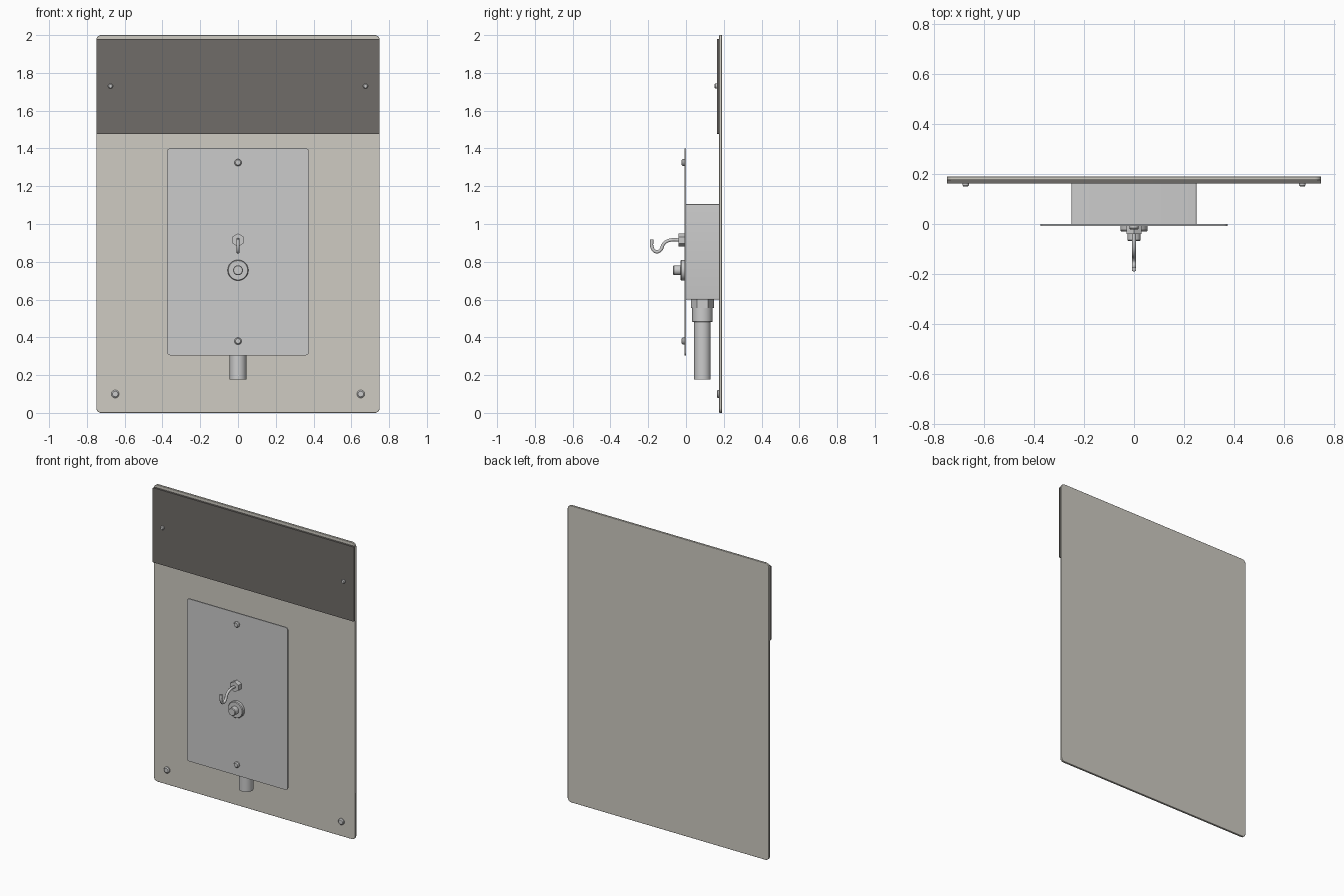
import bpy, bmesh, math
from mathutils import Matrix, Vector

if "Cube" in bpy.data.objects:
    bpy.data.objects.remove(bpy.data.objects["Cube"])


def material(name, rgb):
    m = bpy.data.materials.new(name)
    m.diffuse_color = (*rgb, 1)
    m.use_nodes = True
    m.node_tree.nodes["Principled BSDF"].inputs["Base Color"].default_value = m.diffuse_color
    return m


def finish(bm, name, mat=None):
    me = bpy.data.meshes.new(name)
    bm.to_mesh(me)
    bm.free()
    ob = bpy.data.objects.new(name, me)
    bpy.context.collection.objects.link(ob)
    if mat:
        me.materials.append(mat)
    bpy.context.view_layer.objects.active = ob
    bpy.ops.object.select_all(action='DESELECT')
    ob.select_set(True)
    bpy.ops.object.shade_smooth_by_angle(angle=math.radians(35))
    return ob


def plate(name, x, y, z, radius=0, mat=None, edge=0.0):
    """Box from (min, max) ranges, corners rounded in the front view."""
    bm = bmesh.new()
    bmesh.ops.create_cube(bm, size=1)
    size = [r[1] - r[0] for r in (x, y, z)]
    mid = [(r[1] + r[0]) / 2 for r in (x, y, z)]
    bmesh.ops.transform(bm, matrix=Matrix.Translation(mid) @ Matrix.Diagonal((*size, 1)), verts=bm.verts)
    if radius:
        corners = [e for e in bm.edges
                   if abs(e.verts[0].co.y - e.verts[1].co.y) > size[1] * 0.9]
        bmesh.ops.bevel(bm, geom=corners, offset=radius, segments=5, profile=0.5, affect='EDGES')
    ob = finish(bm, name, mat)
    if edge:
        b = ob.modifiers.new("edge", 'BEVEL')
        b.width, b.segments = edge, 2
    return ob


def turned(name, profile, centre, axis, sides=32):
    """Solid of (radius, distance) rings, turned around -Y or -Z."""
    bm = bmesh.new()
    rings = []
    for r, d in profile:
        ring = []
        for i in range(sides):
            a = 2 * math.pi * i / sides
            u, v = r * math.sin(a), r * math.cos(a)
            p = (u, -d, v) if axis == 'Y' else (u, v, -d)
            ring.append(bm.verts.new(Vector(p) + Vector(centre)))
        rings.append(ring)
    for a, b in zip(rings, rings[1:]):
        for i in range(sides):
            j = (i + 1) % sides
            bm.faces.new((a[i], a[j], b[j], b[i]))
    bm.faces.new(rings[0])
    bm.faces.new(rings[-1])
    bmesh.ops.recalc_face_normals(bm, faces=bm.faces)
    return finish(bm, name)


beige = material("panel_beige", (0.62, 0.60, 0.54))
dark = material("board_dark", (0.16, 0.15, 0.14))

# Backing panel and dark header board
plate("back_panel", (-0.75, 0.75), (0.176, 0.19), (0, 2), 0.025, beige, 0.002)
plate("header_board", (-0.75, 0.75), (0.163, 0.176), (1.477, 1.98), 0.004, dark)

# Junction box and its cover plate
plate("junction_box", (-0.25, 0.25), (0, 0.176), (0.6, 1.105), 0.006)
plate("cover_plate", (-0.375, 0.375), (-0.008, 0), (0.305, 1.4), 0.016)

# Screw heads


def screw(name, r, h, centre):
    turned(name, [(r, 0), (r, h * 0.6), (r * 0.7, h)], centre, 'Y', 16)


for side in (-1, 1):
    screw("header_screw", 0.013, 0.013, (side * 0.675, 0.163, 1.73))
    screw("panel_screw", 0.021, 0.013, (side * 0.65, 0.176, 0.1))
for z in (0.38, 1.325):
    screw("cover_screw", 0.019, 0.015, (0, -0.008, z))

# Push button with collar
turned("button_collar", [(0.055, 0), (0.055, 0.017), (0.051, 0.022)], (0, -0.008, 0.755), 'Y')
turned("button", [(0.026, 0), (0.026, 0.034), (0.023, 0.038)], (0, -0.03, 0.755), 'Y')

# Hook and hex nut
turned("hook_nut", [(0.035, 0), (0.035, 0.032)], (0, -0.008, 0.915), 'Y', 6)
curve = bpy.data.curves.new("hook", 'CURVE')
curve.dimensions = '3D'
curve.bevel_depth, curve.bevel_resolution = 0.009, 3
curve.resolution_u, curve.use_fill_caps = 8, True
path = [(-0.02, 0.915), (-0.09, 0.913), (-0.118, 0.895), (-0.135, 0.862),
        (-0.158, 0.853), (-0.178, 0.872), (-0.181, 0.918)]
spline = curve.splines.new('BEZIER')
spline.bezier_points.add(len(path) - 1)
for p, (y, z) in zip(spline.bezier_points, path):
    p.co = (0, y, z)
    p.handle_left_type = p.handle_right_type = 'AUTO'
bpy.context.collection.objects.link(bpy.data.objects.new("hook", curve))

# Conduit, collar and lock nut below the box
c = 0.087
turned("conduit_nut", [(0.06, 0), (0.06, 0.045)], (0, c, 0.6), 'Z', 6)
turned("conduit_collar", [(0.054, 0), (0.054, 0.071), (0.05, 0.076)], (0, c, 0.556), 'Z')
turned("conduit_pipe", [(0.044, 0), (0.044, 0.304)], (0, c, 0.482), 'Z')
